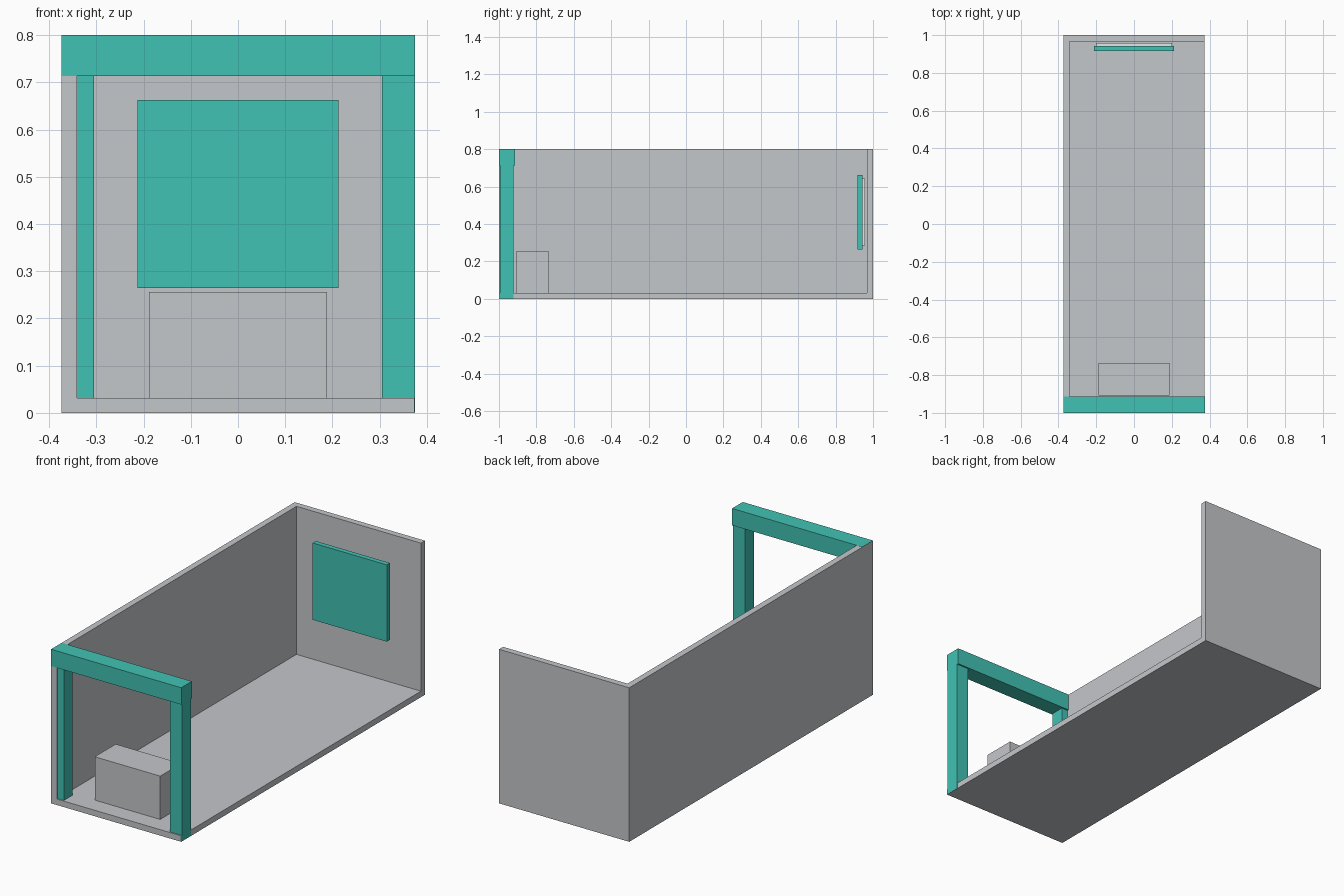
import bpy

if "Cube" in bpy.data.objects:
    bpy.data.objects.remove(bpy.data.objects["Cube"])


def material(name, rgb):
    m = bpy.data.materials.new(name)
    m.diffuse_color = (*rgb, 1.0)
    m.use_nodes = True
    m.node_tree.nodes["Principled BSDF"].inputs["Base Color"].default_value = m.diffuse_color
    return m


GREY = material("light_grey", (0.55, 0.57, 0.59))
TEAL = material("teal", (0.053, 0.54, 0.455))
WHITE = material("off_white", (0.87, 0.87, 0.87))


def box(name, mat, x, y, z):
    """Axis-aligned box from (min, max) pairs."""
    bpy.ops.mesh.primitive_cube_add(size=1)
    ob = bpy.context.object
    ob.name = name
    spans = (x, y, z)
    ob.location = [(a + b) / 2 for a, b in spans]
    ob.scale = [b - a for a, b in spans]
    bpy.ops.object.transform_apply(location=True, rotation=True, scale=True)
    ob.data.materials.append(mat)
    return ob


W = 0.374      # half width
T = 0.033      # panel thickness
H = 0.80       # wall height
FLOOR = 0.031  # floor top
E = 0.0006     # tiny offset that keeps flush faces apart

# Room shell: floor, one long wall and the end wall
box("floor", GREY, (-W, W), (-1, 1), (0, FLOOR))
box("left_wall", GREY, (-W, -W + T), (-1, 1), (FLOOR, H))
box("back_wall", GREY, (-W + T, W), (1 - T, 1), (FLOOR, H))

# Entrance frame: two posts and a thicker beam
box("left_post", TEAL, (-W + E, -0.305), (-0.994, -0.921), (E, 0.713))
box("right_post", TEAL, (0.305, W + E), (-0.994, -0.921), (E, 0.713))
box("top_beam", TEAL, (-W + E, W + E), (-1 - E, -0.913), (0.713, H + E))

# Counter block behind the entrance
box("counter", GREY, (-0.188, 0.188), (-0.907, -0.735), (FLOOR, 0.256))

# Display panel on the end wall with its recessed backing
box("display_panel", TEAL, (-0.213, 0.213), (0.917, 0.943), (0.264, 0.663))
box("panel_backing", WHITE, (-0.2, 0.2), (0.943, 0.957), (0.284, 0.643))
